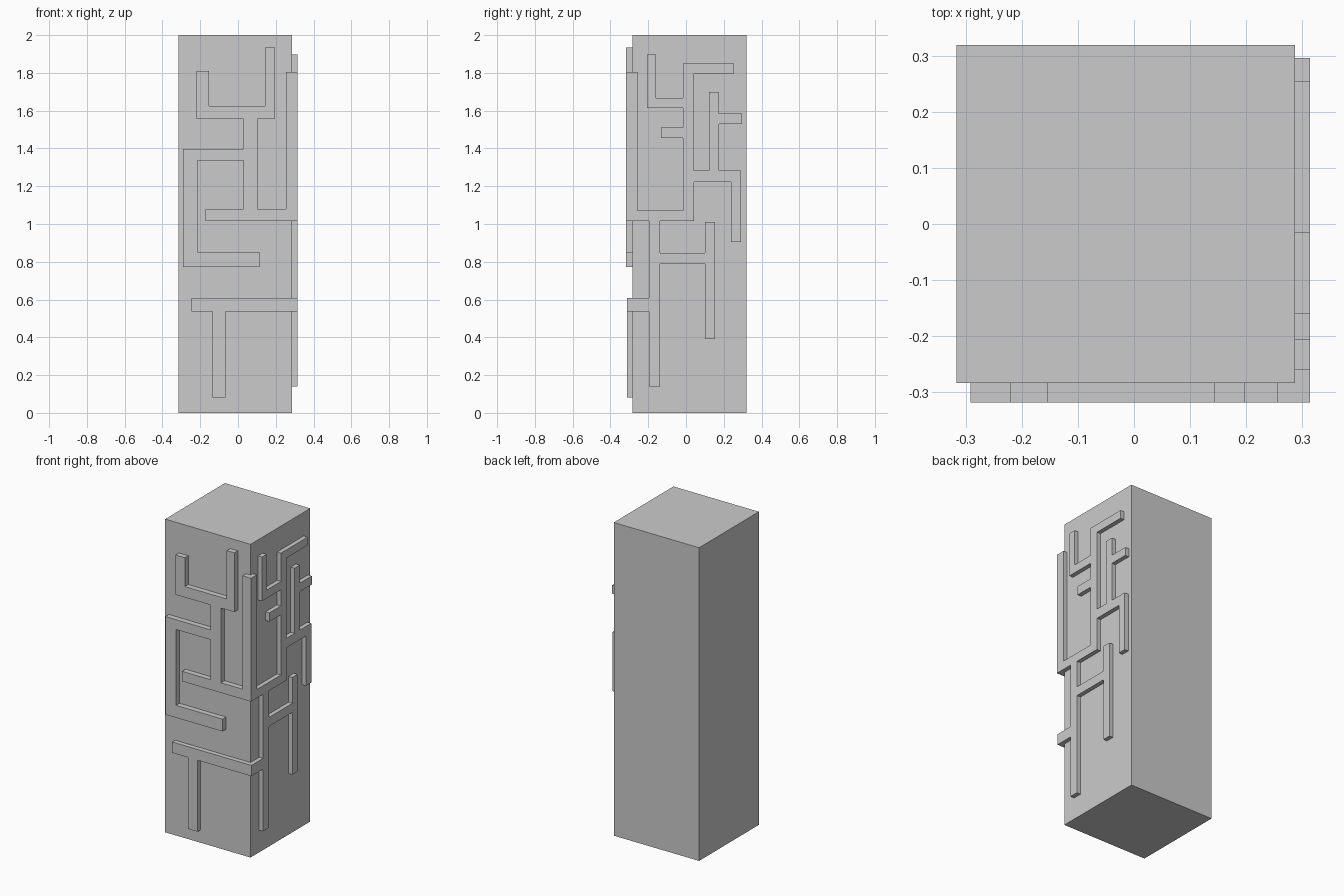
import bpy, bmesh
from mathutils import Vector

if "Cube" in bpy.data.objects:
    bpy.data.objects.remove(bpy.data.objects["Cube"])

X0, X1 = -0.316, 0.287     # pillar extents
Y0, Y1 = -0.283, 0.319
SIDE = 0.314               # outer plane of the side relief


def add_object(name, bm):
    bmesh.ops.recalc_face_normals(bm, faces=bm.faces)
    mesh = bpy.data.meshes.new(name)
    bm.to_mesh(mesh)
    bm.free()
    obj = bpy.data.objects.new(name, mesh)
    bpy.context.collection.objects.link(obj)
    return obj


def relief(name, rects, place, push):
    """Merge rectangles (u0, u1, z0, z1) into one flat outline and extrude it."""
    us = sorted({u for r in rects for u in r[:2]})
    zs = sorted({z for r in rects for z in r[2:]})
    bm = bmesh.new()
    for ua, ub in zip(us, us[1:]):
        for za, zb in zip(zs, zs[1:]):
            u, z = (ua + ub) / 2, (za + zb) / 2
            if any(r[0] < u < r[1] and r[2] < z < r[3] for r in rects):
                corners = ((ua, za), (ub, za), (ub, zb), (ua, zb))
                bm.faces.new([bm.verts.new(place(*c)) for c in corners])
    bmesh.ops.remove_doubles(bm, verts=bm.verts, dist=1e-5)
    bmesh.ops.recalc_face_normals(bm, faces=bm.faces)
    ext = bmesh.ops.extrude_face_region(bm, geom=bm.faces[:])["geom"]
    moved = [v for v in ext if isinstance(v, bmesh.types.BMVert)]
    bmesh.ops.translate(bm, verts=moved, vec=Vector(push))
    bmesh.ops.recalc_face_normals(bm, faces=bm.faces)
    bmesh.ops.dissolve_limit(bm, angle_limit=0.01, verts=bm.verts, edges=bm.edges)
    return add_object(name, bm)


# Square pillar
bm = bmesh.new()
bmesh.ops.create_cube(bm, size=1)
bmesh.ops.scale(bm, verts=bm.verts, vec=(X1 - X0, Y1 - Y0, 2))
bmesh.ops.translate(bm, verts=bm.verts, vec=((X0 + X1) / 2, (Y0 + Y1) / 2, 1))
add_object("pillar", bm)

# Front relief, upper branching line
front = lambda u, z: (u, Y0, z)
relief("front_upper_relief", [
    (-0.220, -0.153, 1.557, 1.810),   # left prong
    (-0.220, 0.197, 1.557, 1.626),    # fork base
    (0.143, 0.197, 1.557, 1.935),     # right prong
    (0.028, 0.103, 1.016, 1.557),     # stem
    (-0.291, 0.028, 1.335, 1.398),    # arm to the left
    (-0.291, -0.215, 0.772, 1.398),   # left drop
    (-0.291, 0.113, 0.772, 0.851),    # lower hook
    (-0.172, SIDE, 1.016, 1.080),     # long bar to the corner
    (0.255, SIDE, 1.016, 1.804),      # corner post
], front, (0, -0.035, 0))

# Front relief, lower T
relief("front_lower_relief", [
    (-0.246, SIDE, 0.538, 0.607),
    (-0.135, -0.066, 0.082, 0.607),
], front, (0, -0.030, 0))

# Right side relief, continuing the front lines round the corner
side = lambda u, z: (X1, u, z)
relief("side_relief", [
    (Y0, -0.258, 1.016, 1.804),       # corner post
    (Y0, 0.042, 1.016, 1.071),        # bar from the corner
    (-0.016, 0.042, 1.016, 1.849),    # main stem
    (-0.016, 0.254, 1.796, 1.849),    # top arm
    (-0.206, -0.016, 1.615, 1.668),   # left arm
    (-0.206, -0.159, 1.615, 1.897),   # left prong
    (-0.132, -0.016, 1.456, 1.512),   # short stub
    (0.042, 0.291, 1.223, 1.284),     # right arm
    (0.238, 0.291, 0.905, 1.284),     # right drop
    (0.122, 0.175, 1.284, 1.700),     # right upright
    (0.175, 0.296, 1.530, 1.584),     # right stub
    (-0.196, -0.138, 0.141, 1.016),   # lower stem
    (Y0, -0.196, 0.538, 0.607),       # lower bar from the corner
    (-0.138, 0.100, 0.788, 0.846),    # lower cross bar
    (0.100, 0.153, 0.390, 1.011),     # lower upright
], side, (SIDE - X1, 0, 0))
